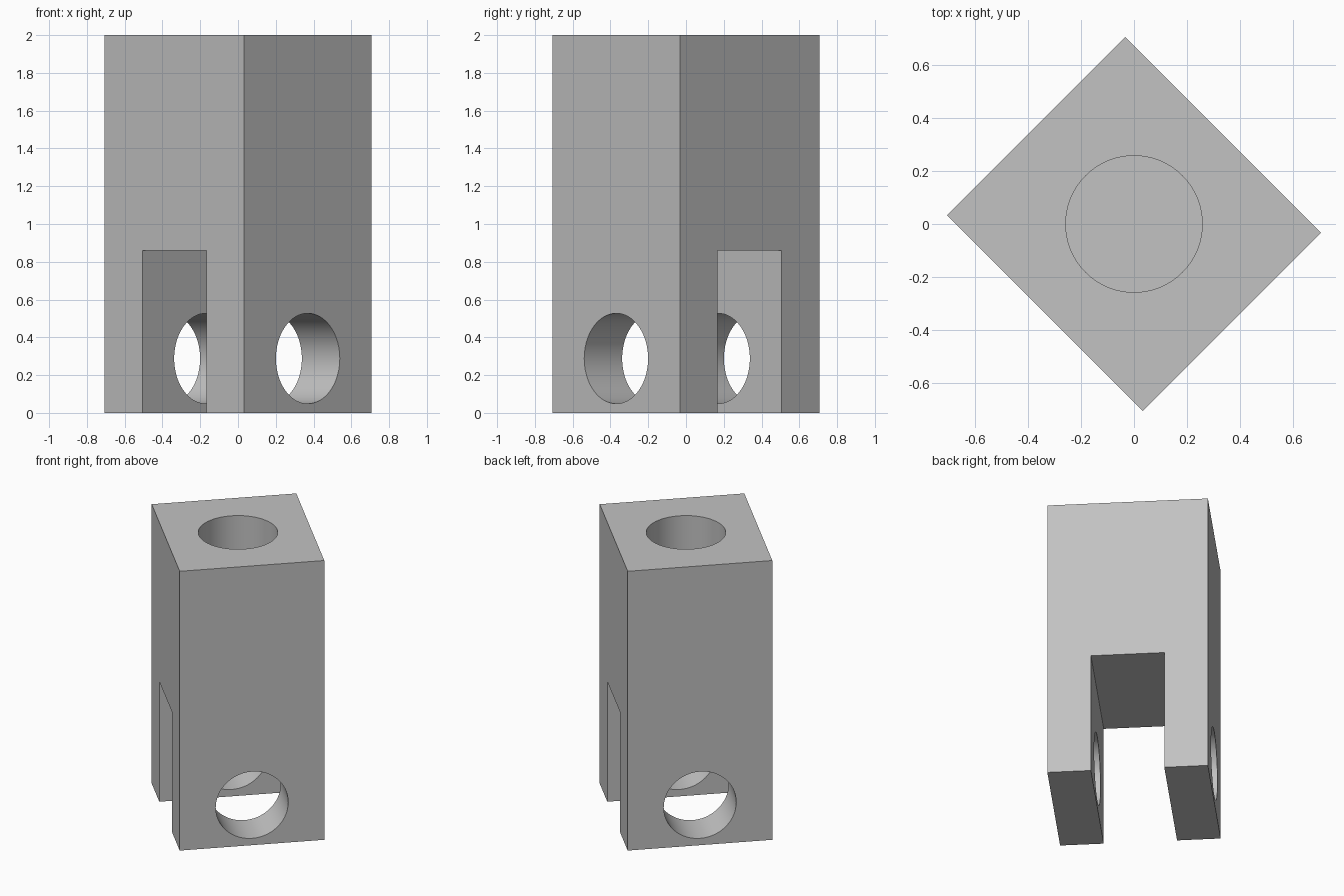
import bpy
from math import radians

cube = bpy.data.objects.get("Cube")
if cube:
    bpy.data.objects.remove(cube, do_unlink=True)

HEIGHT = 2.0
WIDTH, DEPTH = 0.953, 1.046
SLOT_WIDTH, SLOT_TOP = 0.478, 0.86
PIN_RADIUS, PIN_Z = 0.239, 0.288
BORE_RADIUS, BORE_DEPTH = 0.258, 0.8

steel = bpy.data.materials.new("plain grey steel")
steel.use_nodes = True
grey = (0.54, 0.54, 0.54, 1)
steel.diffuse_color = grey
steel.node_tree.nodes["Principled BSDF"].inputs["Base Color"].default_value = grey


def box(name, size, location):
    bpy.ops.mesh.primitive_cube_add(size=1, location=location)
    ob = bpy.context.object
    ob.name = name
    ob.scale = size
    bpy.ops.object.transform_apply(location=True, rotation=True, scale=True)
    ob.data.materials.append(steel)
    return ob


def cylinder(name, radius, length, location, rotation=(0, 0, 0)):
    bpy.ops.mesh.primitive_cylinder_add(vertices=96, radius=radius, depth=length,
                                        location=location, rotation=rotation)
    ob = bpy.context.object
    ob.name = name
    bpy.ops.object.transform_apply(location=True, rotation=True, scale=True)
    ob.data.materials.append(steel)
    return ob


# Square bar that forms the fork
body = box("clevis_body", (WIDTH, DEPTH, HEIGHT), (0, 0, HEIGHT / 2))

# Slot between the two prongs, cross pin hole, and blind bore from the top
cutters = [
    box("slot_cutter", (2, SLOT_WIDTH, 2 * SLOT_TOP), (0, 0, 0)),
    cylinder("pin_hole_cutter", PIN_RADIUS, 2, (0, 0, PIN_Z), (radians(90), 0, 0)),
    cylinder("bore_cutter", BORE_RADIUS, 2 * BORE_DEPTH, (0, 0, HEIGHT)),
]

bpy.ops.object.select_all(action='DESELECT')
body.select_set(True)
bpy.context.view_layer.objects.active = body
for cutter in cutters:
    cutter.hide_render = True
    cut = body.modifiers.new(cutter.name, 'BOOLEAN')
    cut.operation = 'DIFFERENCE'
    cut.solver = 'EXACT'
    cut.object = cutter
    bpy.ops.object.modifier_apply(modifier=cut.name)
    bpy.data.objects.remove(cutter, do_unlink=True)

# Turn the bar so that an edge faces the front
body.rotation_euler.z = radians(45)
bpy.ops.object.transform_apply(location=False, rotation=True, scale=False)
bpy.ops.object.shade_smooth_by_angle(angle=radians(30))
